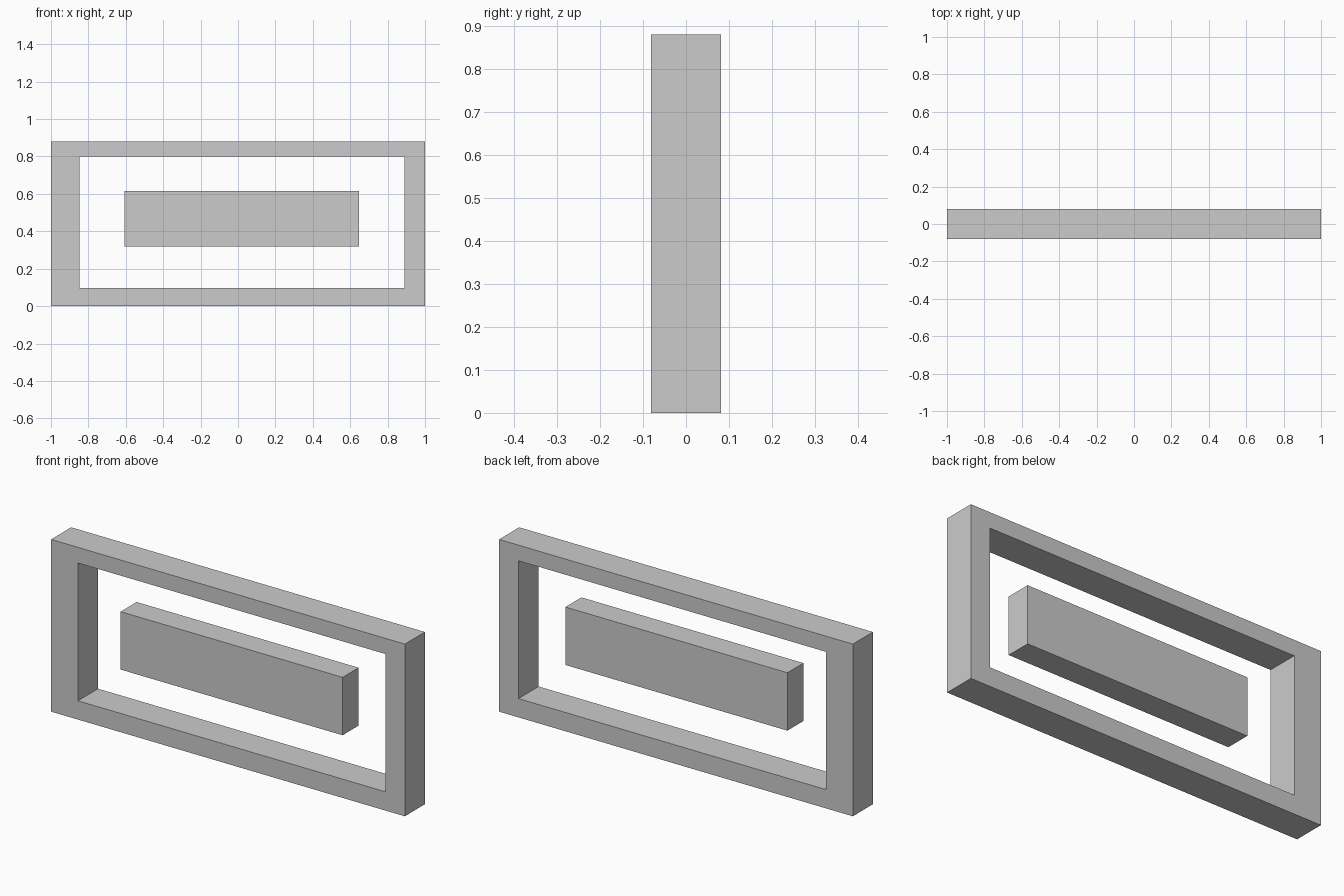
import bpy, bmesh

if "Cube" in bpy.data.objects:
    bpy.data.objects.remove(bpy.data.objects["Cube"])

HALF_DEPTH = 0.081


def add_object(name, bm):
    bmesh.ops.recalc_face_normals(bm, faces=bm.faces)
    mesh = bpy.data.meshes.new(name)
    bm.to_mesh(mesh)
    bm.free()
    bpy.context.collection.objects.link(bpy.data.objects.new(name, mesh))


def rectangle(bm, x0, x1, z0, z1, y):
    return [bm.verts.new((x, y, z)) for x, z in ((x0, z0), (x1, z0), (x1, z1), (x0, z1))]


# Outer frame: outer and inner loops, front and back, bridged into a closed ring
bm = bmesh.new()
outer, inner = (-1, 1, 0, 0.88), (-0.848, 0.89, 0.096, 0.80)
loops = [rectangle(bm, *outer, -HALF_DEPTH), rectangle(bm, *outer, HALF_DEPTH),
         rectangle(bm, *inner, HALF_DEPTH), rectangle(bm, *inner, -HALF_DEPTH)]
for i in range(4):
    a, b = loops[i], loops[(i + 1) % 4]
    for j in range(4):
        k = (j + 1) % 4
        bm.faces.new((a[j], a[k], b[k], b[j]))
add_object("outer_frame", bm)

# Floating centre bar: flush with the front, shallower at the back
bm = bmesh.new()
bar = (-0.607, 0.648, 0.32, 0.616)
front = rectangle(bm, *bar, -HALF_DEPTH)
back = rectangle(bm, *bar, 0.048)
bm.faces.new(front)
bm.faces.new(back[::-1])
for j in range(4):
    k = (j + 1) % 4
    bm.faces.new((front[j], front[k], back[k], back[j]))
add_object("centre_bar", bm)
